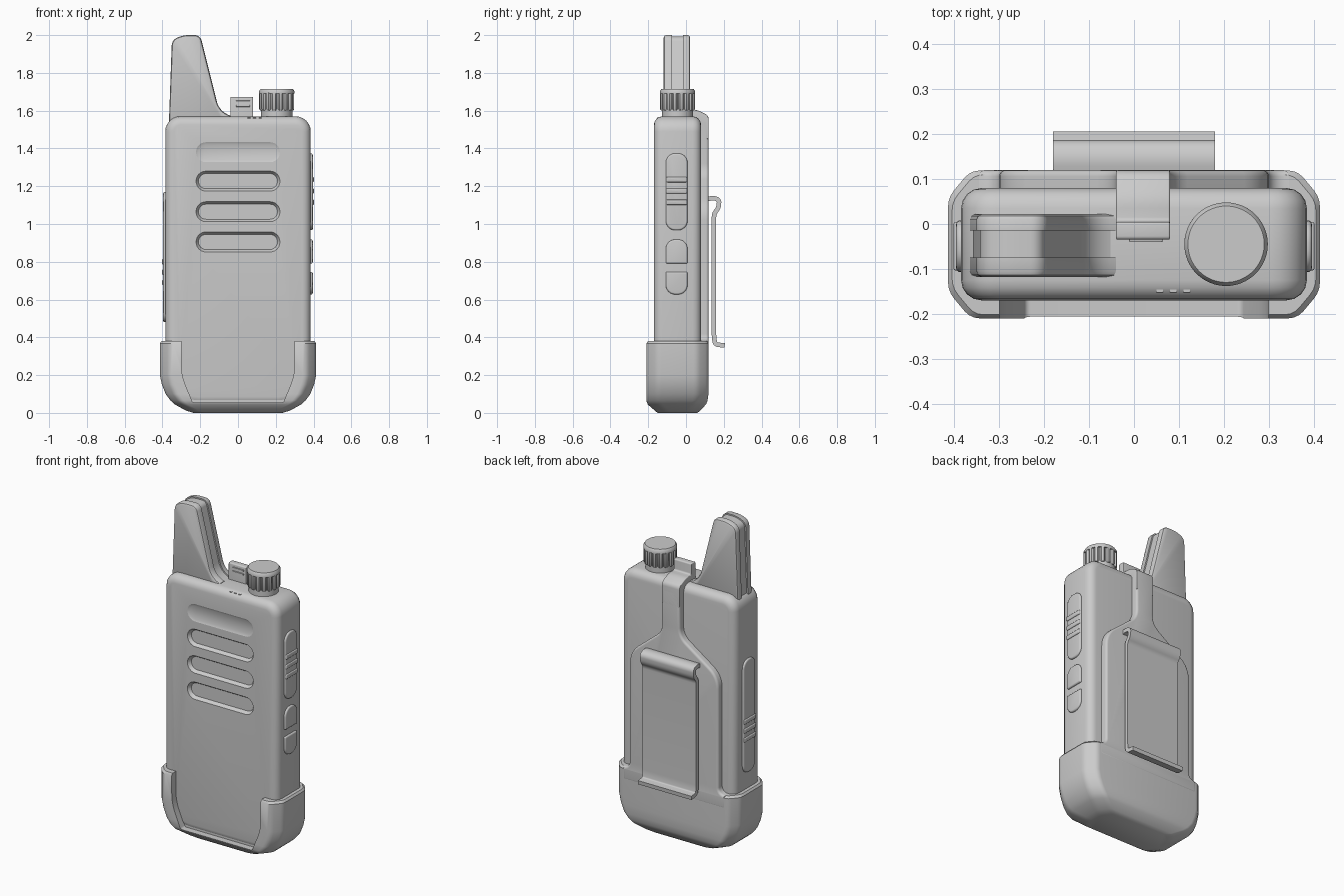
import bpy, bmesh
from math import sin, cos, pi, radians
from mathutils import Vector

if "Cube" in bpy.data.objects:
    bpy.data.objects.remove(bpy.data.objects["Cube"])


def fillet(corners, n=6):
    """Round the corners (x, y, tangent length) of a closed polygon with circular arcs."""
    out, m = [], len(corners)
    for i, (x, y, r) in enumerate(corners):
        c = Vector((x, y))
        if r == 0:
            out.append(c)
            continue
        a = (Vector(corners[i - 1][:2]) - c).normalized()
        b = (Vector(corners[(i + 1) % m][:2]) - c).normalized()
        w = sin(a.angle(b) / 2)
        for k in range(n + 1):
            t = k / n
            f = ((1 - t) ** 2, 2 * t * (1 - t) * w, t * t)
            out.append(((c + a * r) * f[0] + c * f[1] + (c + b * r) * f[2]) / sum(f))
    return out


def rect(x0, x1, y0, y1, r_low, r_top):
    return fillet([(x0, y0, r_low), (x1, y0, r_low), (x1, y1, r_top), (x0, y1, r_top)])


def inset(pts, d):
    pts = [Vector(p) for p in pts]
    m = len(pts)
    area = sum(pts[i - 1].x * pts[i].y - pts[i].x * pts[i - 1].y for i in range(m))
    s = 1 if area > 0 else -1
    out = []
    for i, p in enumerate(pts):
        e1 = (p - pts[i - 1]).normalized()
        e2 = (pts[(i + 1) % m] - p).normalized()
        n1, n2 = Vector((-e1.y, e1.x)), Vector((-e2.y, e2.x))
        out.append(p + s * d * (n1 + n2) / max(1 + n1.dot(n2), 0.3))
    return out


def shade(ob, angle=35):
    bpy.ops.object.select_all(action='DESELECT')
    ob.select_set(True)
    bpy.context.view_layer.objects.active = ob
    bpy.ops.object.shade_smooth_by_angle(angle=radians(angle))


def loft(name, rings):
    bm = bmesh.new()
    vs = [[bm.verts.new(p) for p in ring] for ring in rings]
    n = len(vs[0])
    for a, b in zip(vs, vs[1:]):
        for i in range(n):
            j = (i + 1) % n
            bm.faces.new((a[i], a[j], b[j], b[i]))
    bm.faces.new(vs[0])
    bm.faces.new(vs[-1])
    bmesh.ops.recalc_face_normals(bm, faces=bm.faces)
    me = bpy.data.meshes.new(name)
    bm.to_mesh(me)
    bm.free()
    ob = bpy.data.objects.new(name, me)
    bpy.context.collection.objects.link(ob)
    shade(ob)
    return ob


def prism(name, pts, axis, layers):
    """Stack insets of a profile along an axis; layers are (depth, inset)."""
    put = {'x': lambda p, d: (d, p.x, p.y),
           'y': lambda p, d: (p.x, d, p.y),
           'z': lambda p, d: (p.x, p.y, d)}[axis]
    return loft(name, [[put(p, d) for p in inset(pts, i)] for d, i in layers])


def soft(a, b, r0, r1):
    """Layers from depth a to b with rounded ends of radius r0 and r1."""
    s = 1 if b > a else -1
    q = [k * pi / 8 for k in range(5)]
    lo = [(a + s * r0 * (1 - cos(t)), r0 * (1 - sin(t))) for t in q] if r0 else [(a, 0)]
    hi = [(b - s * r1 * (1 - cos(t)), r1 * (1 - sin(t))) for t in reversed(q)] if r1 else [(b, 0)]
    return lo + hi


def cut(ob, cutter):
    cutter.hide_render = True
    mod = ob.modifiers.new("cut", 'BOOLEAN')
    mod.operation, mod.solver, mod.object = 'DIFFERENCE', 'EXACT', cutter
    bpy.context.view_layer.objects.active = ob
    bpy.ops.object.modifier_apply(modifier=mod.name)
    bpy.data.objects.remove(cutter)
    shade(ob)


# Main body with four speaker recesses
body = prism("body", rect(-.385, .385, .04, 1.57, .17, .08), 'y', soft(-.17, .08, .045, .045))
for z, depth in ((1.38, .006), (1.227, .02), (1.065, .02), (.905, .02)):
    pill = rect(-.222, .222, z - .053, z + .053, .052, .052)
    cut(body, prism("slot_cutter", pill, 'y', [(-.2, 0), (-.17, 0), (-.17 + depth, .013)]))

# Indicator slots on the front upper edge
for i in range(3):
    prism("indicator_slot", rect(.05 + i * .03, .065 + i * .03, -.153, -.145, 0, 0), 'z',
          [(1.54, 0), (1.564, 0)])


# Protective boot around the lower end, open at the front
def boot_ring(z, hx, y0, y1):
    c, d = .05, .06
    pts = fillet([(-hx + c, y0, .02), (hx - c, y0, .02), (hx, y0 + d, .02), (hx, y1 - d, .02),
                  (hx - c, y1, .02), (-hx + c, y1, .02), (-hx, y1 - d, .02), (-hx, y0 + d, .02)], 3)
    return [(p.x, p.y, z) for p in pts]


boot = loft("boot", [boot_ring(*r) for r in (
    (0, .235, -.15, .06), (.012, .275, -.165, .075), (.045, .335, -.203, .106),
    (.065, .357, -.21, .114), (.1, .383, -.21, .119), (.15, .403, -.21, .119),
    (.2, .414, -.21, .119), (.368, .414, -.21, .119), (.38, .405, -.202, .11))])
opening = fillet([(-.3, .5, 0), (-.3, .2, .06), (-.24, .055, .01),
                  (.24, .055, .01), (.3, .2, .06), (.3, .5, 0)])
cut(boot, prism("boot_cutter", opening, 'y', [(-.3, 0), (-.166, 0)]))

# Back plate rising from the boot and narrowing to the strap
right = [(.345, .3, 0), (.345, .38, 0), (.3, .382, .035), (.3, 1.09, .07), (.08, 1.27, .05), (.08, 1.54, 0)]
left = [(-.04 if x == .08 else -x, z, r) for x, z, r in reversed(right)]
prism("back_plate", fillet(right + left), 'y', soft(.05, .12, 0, .014))

# Strap hooking over the top, with a finger tab
strap = fillet([(.05, 1.45, 0), (.12, 1.45, 0), (.12, 1.575, .02), (.055, 1.605, .02), (.005, 1.605, .01),
                (.005, 1.672, .008), (-.035, 1.672, .008), (-.035, 1.55, 0), (.05, 1.55, 0)], 4)
prism("top_strap", strap, 'x', soft(-.04, .08, .004, .004))
for z in (1.625, 1.648):
    prism("tab_ridge", rect(-.012, .065, z - .006, z + .006, .004, .004), 'y', [(-.03, 0), (-.04, .002)])

# Belt clip: a bent sheet
path = [(.105, 1.13, 0), (.15, 1.14, .02), (.176, 1.125, .012), (.172, 1.085, .015), (.148, 1.055, .02),
        (.148, .4, .02), (.155, .362, .015), (.205, .357, 0)]
line = fillet(path, 5)
side_a, side_b = [], []
for i, p in enumerate(line):
    t = (line[min(i + 1, len(line) - 1)] - line[max(i - 1, 0)]).normalized()
    n = Vector((-t.y, t.x)) * .012
    side_a.append(p + n)
    side_b.append(p - n)
prism("belt_clip", side_a + side_b[::-1], 'x', [(-.18, 0), (.18, 0)])

# Antenna with a shallow channel along its edge
fin = fillet([(-.367, 1.5, 0), (-.05, 1.5, 0), (-.04, 1.573, 0), (-.1, 1.6, .05), (-.2, 2.0, .03),
              (-.29, 2.0, .03), (-.35, 1.975, .03)])
prism("antenna", fin, 'y', [(-.118, .012), (-.114, .004), (-.105, 0), (-.075, 0), (-.075, .008),
                            (-.015, .008), (-.015, 0), (.01, 0), (.018, .004), (.022, .012)])

# Ribbed control knob on a collar
KX, KY = .205, -.045


def circle(r, n=64):
    return [Vector((KX + r * cos(2 * pi * i / n), KY + r * sin(2 * pi * i / n))) for i in range(n)]


prism("knob_collar", circle(.083), 'z', [(1.55, 0), (1.612, 0)])
outer, inner = circle(.093, 80), circle(.083, 80)
ribs = [inner[i] if i % 5 in (0, 1) else outer[i] for i in range(80)]
prism("knob_ribs", ribs, 'z', [(1.602, .004), (1.608, 0), (1.695, 0)])
prism("knob_cap", circle(.093), 'z', [(1.69, 0), (1.704, 0), (1.716, .008)])


# Side buttons
def button(name, side, z0, z1, r_low, r_top):
    prism(name, rect(-.107, .008, z0, z1, r_low, r_top), 'x', soft(side * .37, side * .396, 0, .009))


def ridges(side, heights):
    for z in heights:
        prism("button_ridge", rect(-.104, .005, z - .014, z + .014, .005, .005), 'x',
              soft(side * .38, side * .402, 0, .006))


button("rocker_button", 1, .967, 1.374, .05, .05)
ridges(1, (1.235, 1.175, 1.115))
button("upper_button", 1, .79, .918, .008, .05)
button("lower_button", 1, .627, .747, .05, .008)
button("side_cover", -1, .48, 1.17, .05, .05)
ridges(-1, (.8, .745, .69))
